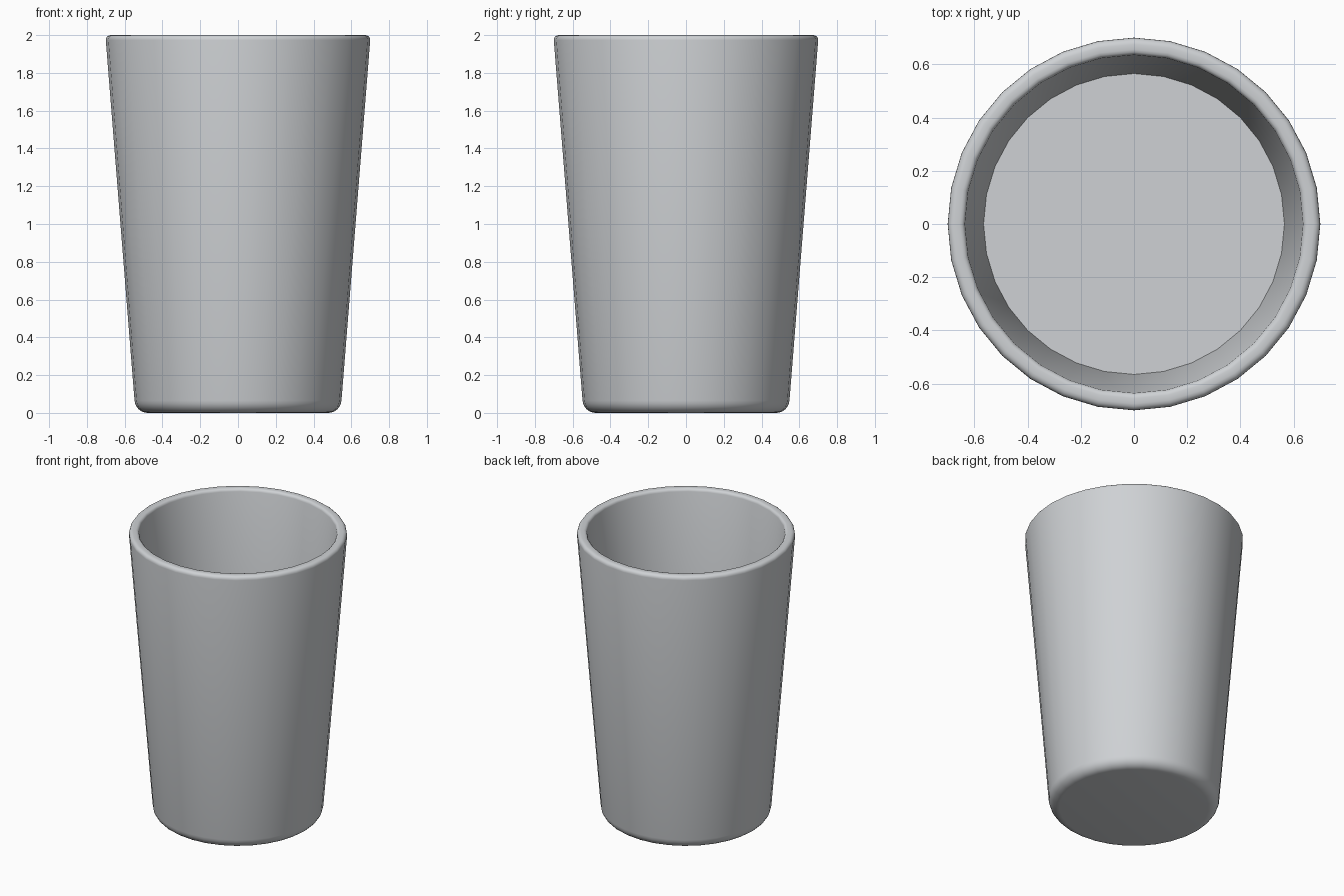
import bpy, bmesh
from math import sin, cos, tau, radians

cube = bpy.data.objects.get("Cube")
if cube:
    bpy.data.objects.remove(cube, do_unlink=True)

SIDES = 32

# One plain grey for the whole cup
GREY = (0.62, 0.64, 0.66, 1)
grey = bpy.data.materials.new("light_grey")
grey.diffuse_color = GREY
grey.use_nodes = True
grey.node_tree.nodes["Principled BSDF"].inputs["Base Color"].default_value = GREY


def arc(cx, cz, r, start, end, steps):
    """Points of a rounded corner in the profile, angles in degrees."""
    angles = [radians(start + (end - start) * i / steps) for i in range(steps + 1)]
    return [(cx + r * cos(a), cz + r * sin(a)) for a in angles]


def lathe(name, profile, material):
    """Turn a profile about z, closing both ends with flat caps."""
    bm = bmesh.new()
    rings = [[bm.verts.new((r * cos(tau * i / SIDES), r * sin(tau * i / SIDES), z))
              for i in range(SIDES)] for r, z in profile]
    for low, high in zip(rings, rings[1:]):
        for i in range(SIDES):
            j = (i + 1) % SIDES
            bm.faces.new((low[i], low[j], high[j], high[i]))
    bm.faces.new(rings[0][::-1])
    bm.faces.new(rings[-1])
    bmesh.ops.recalc_face_normals(bm, faces=bm.faces)
    mesh = bpy.data.meshes.new(name)
    bm.to_mesh(mesh)
    bm.free()
    mesh.materials.append(material)
    obj = bpy.data.objects.new(name, mesh)
    bpy.context.collection.objects.link(obj)
    return obj


# Rounded base, flared wall, rounded rim, inner wall and flat inner floor
profile = (arc(0.478, 0.07, 0.07, -90, -4, 6)
           + arc(0.675, 1.975, 0.025, -4, 90, 4)
           + arc(0.655, 1.98, 0.02, 90, 176, 3)
           + [(0.565, 1.1)])
cup = lathe("cup", profile, grey)

bpy.ops.object.select_all(action="DESELECT")
cup.select_set(True)
bpy.context.view_layer.objects.active = cup
bpy.ops.object.shade_smooth_by_angle(angle=radians(40))
